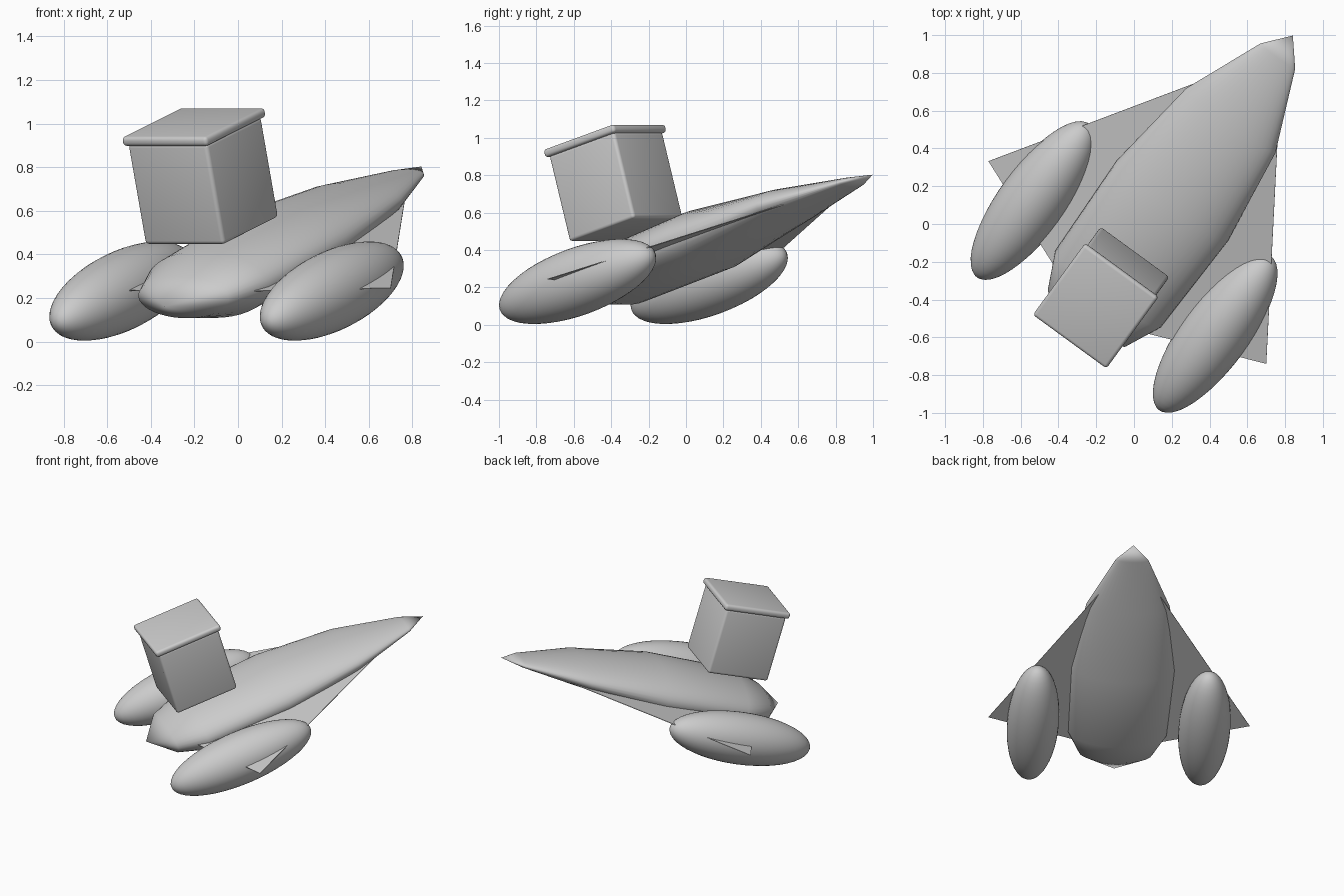
import bpy, bmesh, math
from mathutils import Matrix, Vector

if "Cube" in bpy.data.objects:
    bpy.data.objects.remove(bpy.data.objects["Cube"])

# Shared craft frame: yawed to the right and pitched nose-up
FRAME = (Matrix.Translation((-0.0525, -0.2275, 0.232))
         @ Matrix.Rotation(math.radians(-36.1), 4, 'Z')
         @ Matrix.Rotation(math.radians(16.5), 4, 'X'))


def finish(name, bm, smooth=True):
    bmesh.ops.recalc_face_normals(bm, faces=bm.faces[:])
    bm.transform(FRAME)
    mesh = bpy.data.meshes.new(name)
    bm.to_mesh(mesh)
    bm.free()
    for p in mesh.polygons:
        p.use_smooth = smooth
    obj = bpy.data.objects.new(name, mesh)
    bpy.context.collection.objects.link(obj)
    return obj


def rounded_box(name, size, centre, radius):
    bm = bmesh.new()
    bmesh.ops.create_cube(bm, size=1)
    bmesh.ops.scale(bm, vec=size, verts=bm.verts)
    bmesh.ops.bevel(bm, geom=bm.edges[:], offset=radius, segments=4,
                    profile=0.5, affect='EDGES')
    bmesh.ops.translate(bm, vec=centre, verts=bm.verts)
    obj = finish(name, bm)
    bpy.ops.object.select_all(action='DESELECT')
    obj.select_set(True)
    bpy.context.view_layer.objects.active = obj
    bpy.ops.object.shade_smooth_by_angle(angle=math.radians(35))


# Fuselage: elliptical rings (along, half width, half height, centre height)
RINGS = [(-0.33, 0.255, 0.10, 0.068), (-0.13, 0.345, 0.16, 0.07),
         (0.48, 0.363, 0.17, 0.09), (1.035, 0.292, 0.092, 0.118),
         (1.475, 0.114, 0.027, 0.117)]
SIDES = 40
bm = bmesh.new()
loops = []
for y, w, h, z in RINGS:
    loops.append([bm.verts.new((w * math.cos(a), y, z + h * math.sin(a)))
                  for a in (2 * math.pi * i / SIDES for i in range(SIDES))])
tail = bm.verts.new((0, -0.48, 0.069))
nose = bm.verts.new((0, 1.616, 0.117))
for i in range(SIDES):
    j = (i + 1) % SIDES
    for a, b in zip(loops, loops[1:]):
        bm.faces.new((a[i], a[j], b[j], b[i]))
    bm.faces.new((tail, loops[0][j], loops[0][i]))
    bm.faces.new((nose, loops[-1][i], loops[-1][j]))
finish("fuselage", bm)

for side, label in ((-1, "left"), (1, "right")):
    # Engine pod: long ellipsoid
    bm = bmesh.new()
    bmesh.ops.create_uvsphere(bm, u_segments=40, v_segments=24, radius=1)
    bm.transform(Matrix.Translation((side * 0.597, 0, 0))
                 @ Matrix.Diagonal((0.18, 0.522, 0.18, 1))
                 @ Matrix.Rotation(math.pi / 2, 4, 'X'))
    finish(label + "_pod", bm)

    # Wing: thin drooping delta
    bm = bmesh.new()
    pts = [(0.15, 1.27, 0.095), (0.91, 0.032, 0.004), (0.15, -0.264, 0.075)]
    top = [bm.verts.new((side * x, y, z + 0.002)) for x, y, z in pts]
    low = [bm.verts.new((side * x, y, z - 0.002)) for x, y, z in pts]
    bm.faces.new(top)
    bm.faces.new(low[::-1])
    for i in range(3):
        j = (i + 1) % 3
        bm.faces.new((top[i], low[i], low[j], top[j]))
    finish(label + "_wing", bm, smooth=False)

# Lidded crate hovering over the tail
rounded_box("crate_body", (0.45, 0.45, 0.48), (0, -0.03, 0.537), 0.018)
rounded_box("crate_lid", (0.482, 0.486, 0.045), (0, -0.03, 0.793), 0.018)
